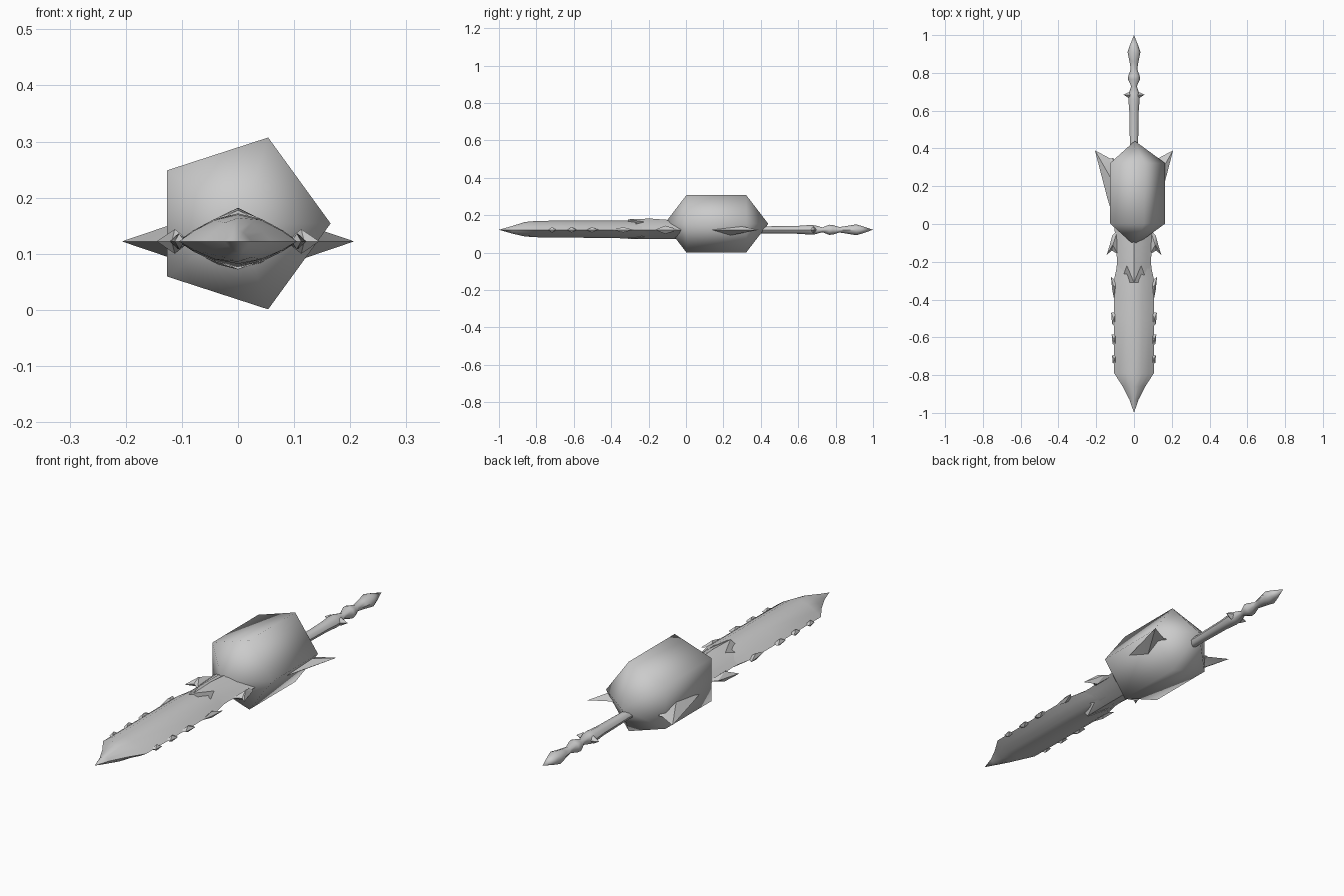
import bpy, bmesh, math
from mathutils import Vector

if "Cube" in bpy.data.objects:
    bpy.data.objects.remove(bpy.data.objects["Cube"])

ZC = 0.122  # height of the sword's centre plane
steel = bpy.data.materials.new("grey_steel")
steel.diffuse_color = (0.6, 0.6, 0.6, 1)
steel.use_nodes = True
steel.node_tree.nodes["Principled BSDF"].inputs["Base Color"].default_value = steel.diffuse_color


def finish(name, bm, angle=40):
    """Turn a bmesh into a smooth object with sharp creases."""
    bmesh.ops.recalc_face_normals(bm, faces=bm.faces)
    me = bpy.data.meshes.new(name)
    bm.to_mesh(me)
    bm.free()
    me.materials.append(steel)
    ob = bpy.data.objects.new(name, me)
    bpy.context.collection.objects.link(ob)
    bpy.ops.object.select_all(action='DESELECT')
    ob.select_set(True)
    bpy.context.view_layer.objects.active = ob
    bpy.ops.object.shade_smooth_by_angle(angle=math.radians(angle))
    return ob


def loft(name, rings, angle=40):
    """Bridge rings of points; a ring of one point is a tip."""
    bm = bmesh.new()
    vs = [[bm.verts.new(p) for p in r] for r in rings]
    for a, b in zip(vs, vs[1:]):
        n = max(len(a), len(b))
        for i in range(n):
            j = (i + 1) % n
            if len(a) == 1:
                bm.faces.new((a[0], b[i], b[j]))
            elif len(b) == 1:
                bm.faces.new((a[i], b[0], a[j]))
            else:
                bm.faces.new((a[i], b[i], b[j], a[j]))
    for r in (vs[0], vs[-1]):
        if len(r) > 2:
            bm.faces.new(r)
    return finish(name, bm, angle)


FR = (-1, -0.75, -0.4, 0, 0.4, 0.75, 1)


def lens(y, w, up, down, power=1.7, shift=lambda f: 0):
    """Lens-shaped blade section."""
    top = [(f * w, y + shift(f), ZC + up * (1 - abs(f) ** power)) for f in FR]
    bot = [(f * w, y + shift(f), ZC - down * (1 - abs(f) ** power)) for f in FR[-2:0:-1]]
    return top + bot


# blade
loft("blade", [[(0, -1, ZC)], lens(-0.93, 0.024, 0.02, 0.02), lens(-0.86, 0.06, 0.042, 0.036),
               lens(-0.79, 0.105, 0.048, 0.04), lens(-0.5, 0.107, 0.05, 0.043),
               lens(-0.3, 0.107, 0.05, 0.046), lens(-0.2, 0.085, 0.046, 0.046),
               lens(0.05, 0.09, 0.04, 0.046)], 50)

# collar with a pronged front edge
prong = lambda f: {0: 0.0, 0.4: 0.09, 0.75: 0.0, 1: 0.03}[abs(f)]
loft("collar", [lens(-0.31, 0.094, 0.056, 0.05, 1.5, prong),
                lens(-0.19, 0.09, 0.06, 0.05, 1.3), lens(0.0, 0.105, 0.046, 0.05)], 30)


def plate(name, pts, half, side):
    """Thin pointed fin: outline at the centre plane, swollen in the middle."""
    bm = bmesh.new()
    ring = [bm.verts.new((side * x, y, ZC)) for x, y in pts]
    c = sum((v.co for v in ring), Vector()) / len(ring)
    for s in (1, -1):
        m = bm.verts.new(c + Vector((0, 0, s * half)))
        for i in range(len(ring)):
            bm.faces.new((ring[i], ring[(i + 1) % len(ring)], m))
    return finish(name, bm, 25)


def wing(side):
    """Swept guard wing tapering from a thick root to its tip."""
    ring = lambda x0, x1, y0, y1, h: [(side * x0, y0, ZC), (side * (x0 + x1) / 2, (y0 + y1) / 2, ZC + h),
                                      (side * x1, y1, ZC), (side * (x0 + x1) / 2, (y0 + y1) / 2, ZC - h)]
    loft("guard_wing", [ring(0.03, 0.10, 0.12, 0.0, 0.045), ring(0.095, 0.142, 0.33, 0.14, 0.03),
                        [(side * 0.207, 0.39, ZC)]], 25)
    plate("wing_barb", [(0.06, 0.22), (0.11, 0.35), (0.15, 0.34), (0.13, 0.2)], 0.02, side)


for side in (1, -1):
    wing(side)
    # hooked fin below the guard
    plate("hook_fin", [(0.085, -0.03), (0.115, -0.06), (0.128, -0.11), (0.145, -0.165),
                       (0.118, -0.14), (0.085, -0.16)], 0.022, side)
    # shoulder barb at the start of the broad blade
    plate("shoulder_barb", [(0.085, -0.31), (0.122, -0.28), (0.115, -0.35), (0.105, -0.4)], 0.014, side)
    # edge teeth
    for y, s in ((-0.5, 1), (-0.61, 0.8), (-0.715, 0.65)):
        plate("edge_tooth", [(0.095, y + 0.035 * s), (0.107 + 0.014 * s, y + 0.03 * s),
                             (0.107 + 0.009 * s, y - 0.03 * s), (0.095, y - 0.045 * s)], 0.014, side)
    # small spikes where the grip ends
    plate("grip_spike", [(0.01, 0.655), (0.056, 0.685), (0.01, 0.705)], 0.018, side)

# grip and pommel
grip = [(0.2, 0.024), (0.44, 0.022), (0.6, 0.025), (0.66, 0.03), (0.69, 0.028), (0.73, 0.015),
        (0.765, 0.032), (0.785, 0.03), (0.82, 0.017), (0.86, 0.024), (0.91, 0.034), (0.94, 0.024)]
rings = [[(r * math.cos(a * math.pi / 4), y, ZC + 0.85 * r * math.sin(a * math.pi / 4)) for a in range(8)]
         for y, r in grip]
loft("grip", rings + [[(0, 1, ZC)]], 50)

# five-sided rounded core around the guard
core = [[(0.004 + 0.161 * math.cos(a * math.tau / 5), y, 0.154 + 0.161 * math.sin(a * math.tau / 5))
         for a in range(5)] for y in (0.002, 0.322)]
loft("core", [[(0.004, -0.115, 0.154)]] + core + [[(0.004, 0.44, 0.154)]], 180)
